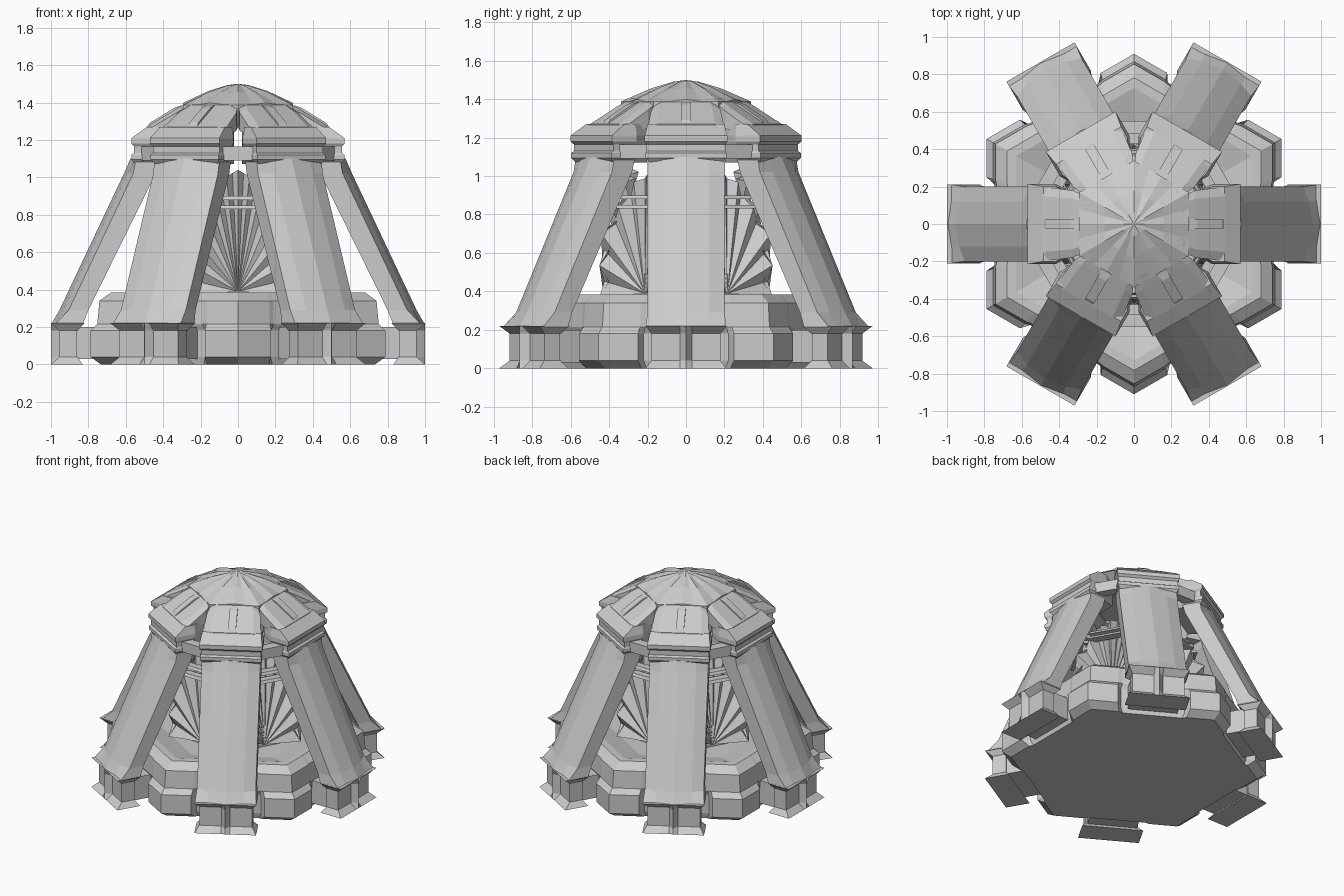
import bpy, bmesh
from math import pi, sin, cos, tan, radians

if "Cube" in bpy.data.objects:
    bpy.data.objects.remove(bpy.data.objects["Cube"])

LEGS = [radians(60 * i) for i in range(6)]
GAPS = [a + radians(30) for a in LEGS]


def spin(p, a):
    x, y, z = p
    return (x * cos(a) - y * sin(a), x * sin(a) + y * cos(a), z)


def add_loft(bm, rings, angle=0.0):
    """Skin equal-length closed rings and cap both ends."""
    vs = [[bm.verts.new(spin(p, angle)) for p in ring] for ring in rings]
    n = len(vs[0])
    for a, b in zip(vs, vs[1:]):
        for i in range(n):
            j = (i + 1) % n
            bm.faces.new((a[i], a[j], b[j], b[i]))
    bm.faces.new(vs[0][::-1])
    bm.faces.new(vs[-1])


def finish(name, bm):
    bmesh.ops.recalc_face_normals(bm, faces=bm.faces)
    me = bpy.data.meshes.new(name)
    bm.to_mesh(me)
    bm.free()
    ob = bpy.data.objects.new(name, me)
    bpy.context.collection.objects.link(ob)
    return ob


def lofts(name, rings, angles):
    for i, a in enumerate(angles):
        bm = bmesh.new()
        add_loft(bm, rings, a)
        finish(f"{name}_{i + 1}", bm)


def rect(x0, x1, hw, z):
    return [(x0, -hw, z), (x1, -hw, z), (x1, hw, z), (x0, hw, z)]


# Stepped six-sided base; the lower tier is notched where each leg meets it
def base_ring(s, notch, z):
    pts = []
    for a in LEGS:
        for p in ((0.788 * s, -0.25 * s), (notch, -0.22 * s), (notch, 0.22 * s),
                  (0.788 * s, 0.25 * s), (0.788 * s, 0.455 * s)):
            pts.append(spin((p[0], p[1], z), a))
    return pts


bm = bmesh.new()
add_loft(bm, [base_ring(s, n, z) for s, n, z in (
    (0.93, 0.72, 0), (1, 0.73, 0.04), (1, 0.73, 0.18), (0.955, 0.745, 0.215),
    (0.94, 0.735, 0.34), (0.86, 0.675, 0.385), (0.80, 0.63, 0.385), (0.6, 0.47, 0.34))])
finish("base", bm)


# Feet: flared top and bottom, with a vertical ridge on the front
def foot_ring(ri, ro, hw, z):
    return [(ri, -hw, z), (ro, -hw, z), (ro, -0.03, z), (1.0, 0, z),
            (ro, 0.03, z), (ro, hw, z), (ri, hw, z)]


lofts("foot", [foot_ring(0.83, 1.0, 0.21, 0), foot_ring(0.86, 0.955, 0.18, 0.04),
               foot_ring(0.86, 0.955, 0.18, 0.18), foot_ring(0.82, 1.0, 0.21, 0.22)], LEGS)
lofts("foot_bracket", [rect(0.68, 0.88, 0.17, 0.03), rect(0.68, 0.88, 0.17, 0.2)], LEGS)


# Sloping legs with chamfered edges and a shallow centre ridge
def leg_ring(ri, ro, hw, z, cut=0.04):
    return [(ri, -hw, z), (ro - cut, -hw, z), (ro - 0.01, -hw * 0.6, z), (ro + 0.01, 0, z),
            (ro - 0.01, hw * 0.6, z), (ro - cut, hw, z), (ri, hw, z)]


lofts("leg", [leg_ring(0.83, 0.988, 0.21, 0.215, 0.01), leg_ring(0.80, 0.945, 0.2, 0.29),
              leg_ring(0.44, 0.60, 0.2, 1.02), leg_ring(0.42, 0.565, 0.2, 1.1, 0.02)], LEGS)


# Collar blocks with a groove, tapering inwards so neighbours nearly touch
def collar_ring(ro, hw, z):
    return [(0.33, -0.165, z), (0.42, -hw, z), (ro, -hw, z),
            (ro, hw, z), (0.42, hw, z), (0.33, 0.165, z)]


lofts("collar", [collar_ring(ro, hw, z) for ro, hw, z in (
    (0.55, 0.19, 1.07), (0.57, 0.21, 1.095), (0.57, 0.21, 1.12),
    (0.555, 0.205, 1.13), (0.555, 0.205, 1.165), (0.57, 0.215, 1.18),
    (0.57, 0.215, 1.21), (0.485, 0.2, 1.27))], LEGS)

# Small links that tie neighbouring collars together
lofts("collar_link", [rect(0.48, 0.55, 0.09, 1.09), rect(0.48, 0.55, 0.09, 1.165)], GAPS)


# Roof arms from the dome out to the collars
def arm_ring(r, hw, lo, hi):
    return [(r, -hw, lo), (r, hw, lo), (r, hw, hi - 0.02), (r, hw * 0.75, hi),
            (r, -hw * 0.75, hi), (r, -hw, hi - 0.02)]


lofts("roof_arm", [arm_ring(0.26, 0.15, 1.27, 1.405), arm_ring(0.33, 0.18, 1.25, 1.365),
                   arm_ring(0.49, 0.2, 1.2, 1.27)], LEGS)

# Narrow rib down the middle of each roof arm
lofts("roof_rib", [[(r, -0.027, lo), (r, 0.027, lo), (r, 0.027, hi), (r, -0.027, hi)]
                   for r, lo, hi in ((0.30, 1.33, 1.385), (0.34, 1.32, 1.372),
                                     (0.47, 1.24, 1.292), (0.485, 1.22, 1.27))], LEGS)


# Pleated dome cap
def dome_ring(f, z, dip):
    pts = []
    for i in range(24):
        t = 2 * pi * i / 24
        off = (t + pi / 6) % (pi / 3) - pi / 6
        r = f * 0.285 / cos(off)
        pts.append((r * cos(t), r * sin(t), z - (dip if i % 2 else 0) - 0.02 * f * abs(off)))
    return pts


bm = bmesh.new()
add_loft(bm, [dome_ring(1.03, 1.29, 0), dome_ring(1.03, 1.398, 0.004),
              dome_ring(0.55, 1.462, 0.01), dome_ring(0.2, 1.493, 0.004),
              dome_ring(0.01, 1.5, 0)])
finish("dome_cap", bm)


# Inner core: tapering six-sided body behind the fan panels
def hexagon(apothem, z):
    return [(apothem / cos(pi / 6) * cos(a), apothem / cos(pi / 6) * sin(a), z) for a in LEGS]


bm = bmesh.new()
add_loft(bm, [hexagon(0.36, 0.33), hexagon(0.35, 0.65), hexagon(0.22, 0.98)])
finish("core", bm)


# Pleated fan panel in every opening, spreading from a low hub
def core_r(z):
    return 0.45 if z < 0.68 else 0.45 - (z - 0.68) * 0.45


def fan(angle, index):
    bm = bmesh.new()
    hub = bm.verts.new(spin((0.43, 0, 0.39), angle))
    rim = []
    for lo, hi in (((1, 0.37), (1, 0.70)), ((1, 0.70), (0.7, 0.97)),
                   ((0.7, 0.97), (0, 1.04)), ((0, 1.04), (-0.7, 0.97)),
                   ((-0.7, 0.97), (-1, 0.70)), ((-1, 0.70), (-1, 0.37))):
        for k in range(4):
            f = k / 4
            s, z = lo[0] + (hi[0] - lo[0]) * f, lo[1] + (hi[1] - lo[1]) * f
            r = core_r(z)
            depth = 0.05 if k % 2 else 0
            rim.append(bm.verts.new(spin((r - depth, s * r * tan(pi / 6), z), angle)))
    rim.append(bm.verts.new(spin((0.45, -0.45 * tan(pi / 6), 0.37), angle)))
    for a, b in zip(rim, rim[1:]):
        bm.faces.new((hub, a, b))
    finish(f"fan_panel_{index}", bm)


for i, a in enumerate(GAPS):
    fan(a, i + 1)

# Horizontal bars across the upper part of each opening
for n, z in enumerate((0.83, 0.88)):
    r = core_r(z) + 0.01
    lofts(f"fan_bar_{n + 1}", [rect(r - 0.05, r + 0.01, r * 0.5, z),
                               rect(r - 0.05, r, r * 0.5, z + 0.02)], GAPS)
